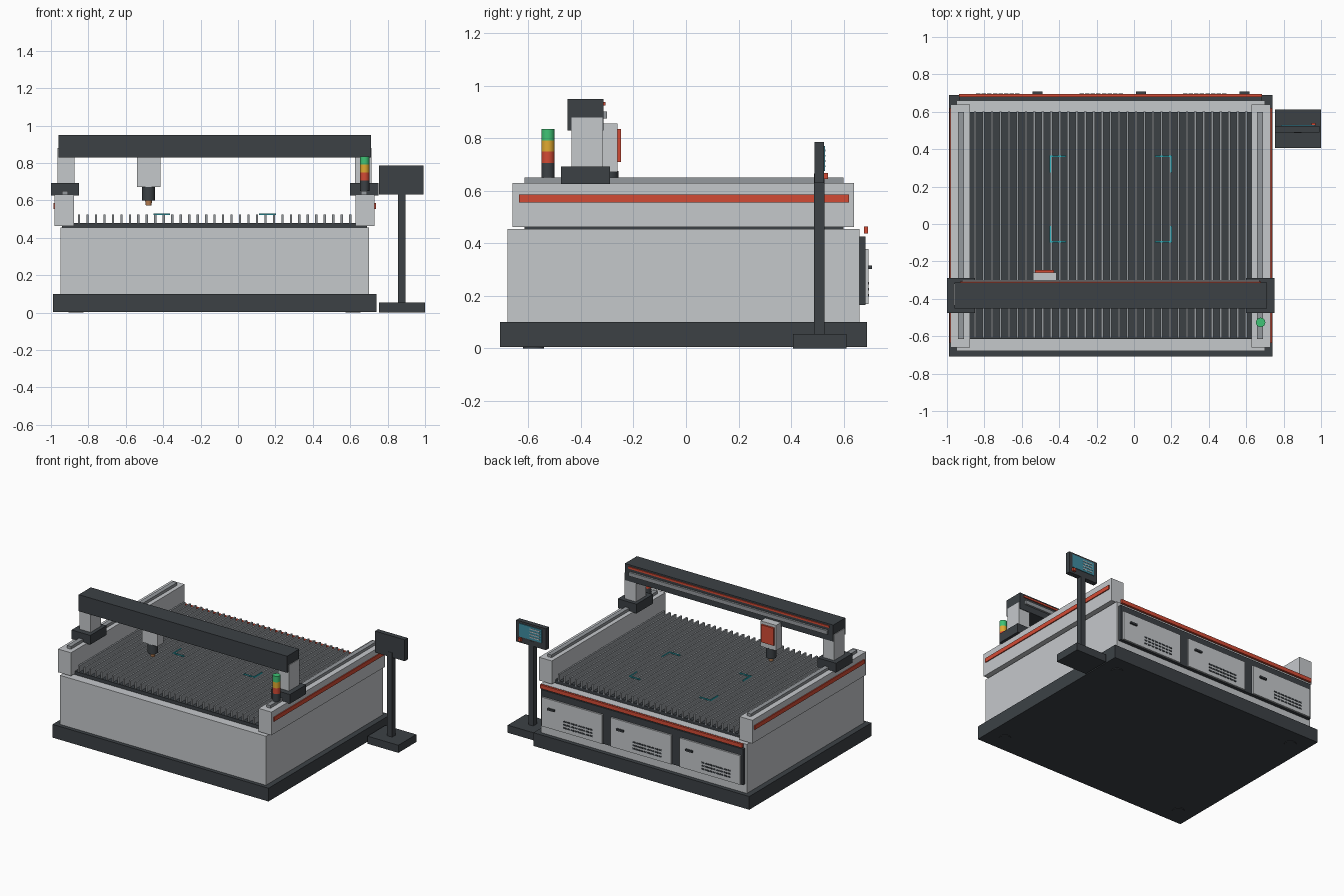
import bpy, bmesh
from mathutils import Matrix, Vector

if "Cube" in bpy.data.objects:
    bpy.data.objects.remove(bpy.data.objects["Cube"])

CX = -0.125  # machine centre line (the console stands off to the right)


def material(name, rgb):
    m = bpy.data.materials.new(name)
    m.diffuse_color = (*rgb, 1)
    m.use_nodes = True
    m.node_tree.nodes["Principled BSDF"].inputs["Base Color"].default_value = m.diffuse_color
    return m


LIGHT = material("light_grey", (0.56, 0.58, 0.60))
MID = material("rail_grey", (0.30, 0.32, 0.34))
DARK = material("charcoal", (0.045, 0.053, 0.06))
RED = material("red", (0.65, 0.07, 0.035))
CYAN = material("cyan", (0.03, 0.45, 0.52))
BLUE = material("screen_blue", (0.05, 0.27, 0.36))
YELLOW = material("amber", (0.75, 0.40, 0.03))
GREEN = material("green", (0.05, 0.55, 0.18))
COPPER = material("copper", (0.50, 0.22, 0.09))


def finish(name, bm, mat):
    me = bpy.data.meshes.new(name)
    bm.to_mesh(me)
    bm.free()
    me.materials.append(mat)
    ob = bpy.data.objects.new(name, me)
    bpy.context.collection.objects.link(ob)
    return ob


def boxes(name, mat, spans):
    """One object from boxes given as (x0, x1, y0, y1, z0, z1)."""
    bm = bmesh.new()
    for x0, x1, y0, y1, z0, z1 in spans:
        centre = Vector((x0 + x1, y0 + y1, z0 + z1)) / 2
        size = Matrix.Diagonal((x1 - x0, y1 - y0, z1 - z0, 1))
        bmesh.ops.create_cube(bm, size=1, matrix=Matrix.Translation(centre) @ size)
    return finish(name, bm, mat)


def box(name, mat, *span):
    return boxes(name, mat, [span])


def pair(name, mat, x0, x1, *rest):
    """Right-hand box plus its mirror about the machine centre line."""
    box("right_" + name, mat, x0, x1, *rest)
    box("left_" + name, mat, 2 * CX - x1, 2 * CX - x0, *rest)


def cylinder(name, mat, x, y, z0, z1, r, r_bottom=None):
    bm = bmesh.new()
    bmesh.ops.create_cone(bm, cap_ends=True, segments=32, radius1=r_bottom or r, radius2=r,
                          depth=z1 - z0, matrix=Matrix.Translation((x, y, (z0 + z1) / 2)))
    for f in bm.faces:
        f.smooth = len(f.verts) == 4
    for e in bm.edges:
        e.smooth = all(f.smooth for f in e.link_faces)
    return finish(name, bm, mat)


# Plinth, body and levelling feet
box("plinth", DARK, -0.99, 0.74, -0.708, 0.69, 0.004, 0.10)
box("body", LIGHT, -0.95, 0.70, -0.68, 0.66, 0.10, 0.455)
for i, sx in enumerate((-1, 1)):
    for j, y in enumerate((-0.58, 0.56)):
        cylinder(f"levelling_foot_{i}{j}", DARK, CX + sx * 0.74, y, 0, 0.03, 0.04)

# Cutting bed with slats
box("bed_tray", DARK, -0.94, 0.69, -0.615, 0.60, 0.45, 0.48)
slats = [CX + (i - 16) * 0.0453 for i in range(33)]
boxes("bed_slats", MID, [(x - 0.006, x + 0.006, -0.61, 0.602, 0.475, 0.525) for x in slats])

# Corner markers of the work area
for i, (x, sx) in enumerate(((-0.453, 1), (0.203, -1))):
    for j, (y, sy) in enumerate(((-0.10, 1), (0.365, -1))):
        ex, ey, tx, ty = x + sx * 0.09, y + sy * 0.09, x + sx * 0.008, y + sy * 0.008
        boxes(f"area_marker_{i}{j}", CYAN, [
            (min(x, ex), max(x, ex), min(y, ty), max(y, ty), 0.522, 0.53),
            (min(x, tx), max(x, tx), min(ty, ey), max(ty, ey), 0.522, 0.53)])

# Side beams, guide rails and red stripes
pair("side_beam", LIGHT, 0.627, 0.73, -0.66, 0.64, 0.462, 0.63)
pair("guide_rail", MID, 0.658, 0.69, -0.615, 0.60, 0.63, 0.65)
pair("side_stripe", RED, 0.728, 0.737, -0.637, 0.62, 0.555, 0.585)

# Gantry
pair("gantry_foot", DARK, 0.60, 0.75, -0.477, -0.29, 0.626, 0.693)
pair("gantry_post", LIGHT, 0.625, 0.714, -0.437, -0.318, 0.69, 0.88)
box("gantry_beam", DARK, -0.96, 0.71, -0.452, -0.314, 0.83, 0.95)
box("gantry_rail", MID, -0.92, 0.67, -0.318, -0.30, 0.875, 0.903)
box("gantry_stripe", RED, -0.93, 0.68, -0.318, -0.307, 0.924, 0.938)

# Cutting head
box("head_housing", LIGHT, -0.54, -0.415, -0.33, -0.26, 0.672, 0.856)
box("head_cover", RED, -0.528, -0.427, -0.262, -0.247, 0.71, 0.836)
cylinder("head_collar", DARK, -0.478, -0.292, 0.60, 0.675, 0.034)
cylinder("nozzle", COPPER, -0.478, -0.292, 0.573, 0.602, 0.019, 0.015)

# Signal tower
for i, (part, mat) in enumerate((("base", DARK), ("red", RED), ("amber", YELLOW), ("green", GREEN))):
    z = 0.663 + 0.043 * i
    cylinder("signal_" + part, mat, 0.677, -0.526, z - 0.013 if i == 0 else z, z + 0.043, 0.025)

# Rear service panel with three doors
box("rear_panel", DARK, -0.935, 0.685, 0.655, 0.683, 0.165, 0.425)
box("rear_stripe", RED, -0.935, 0.685, 0.678, 0.694, 0.437, 0.464)
for i in range(3):
    x = CX + (i - 1) * 0.553
    box(f"rear_door_{i}", LIGHT, x - 0.242, x + 0.242, 0.68, 0.695, 0.168, 0.378)
    box(f"door_handle_{i}", DARK, x + 0.135, x + 0.19, 0.69, 0.708, 0.302, 0.315)
    boxes(f"door_vent_{i}", DARK, [
        (x - 0.167 + k * 0.03, x - 0.143 + k * 0.03, 0.69, 0.698, z, z + 0.01)
        for k in range(8) for z in (0.197, 0.22, 0.243)])

# Control console facing the rear
box("console_base", DARK, 0.753, 1.0, 0.407, 0.612, 0.0, 0.055)
box("console_post", DARK, 0.855, 0.895, 0.487, 0.527, 0.05, 0.665)
box("console_panel", DARK, 0.755, 0.993, 0.49, 0.525, 0.63, 0.785)
box("console_screen", BLUE, 0.785, 0.968, 0.522, 0.53, 0.675, 0.77)
boxes("screen_lines", LIGHT, [(0.80, 0.88, 0.528, 0.532, z, z + 0.007)
                              for z in (0.69, 0.71, 0.73, 0.75)])
box("stop_button", RED, 0.948, 0.97, 0.522, 0.54, 0.645, 0.667)
